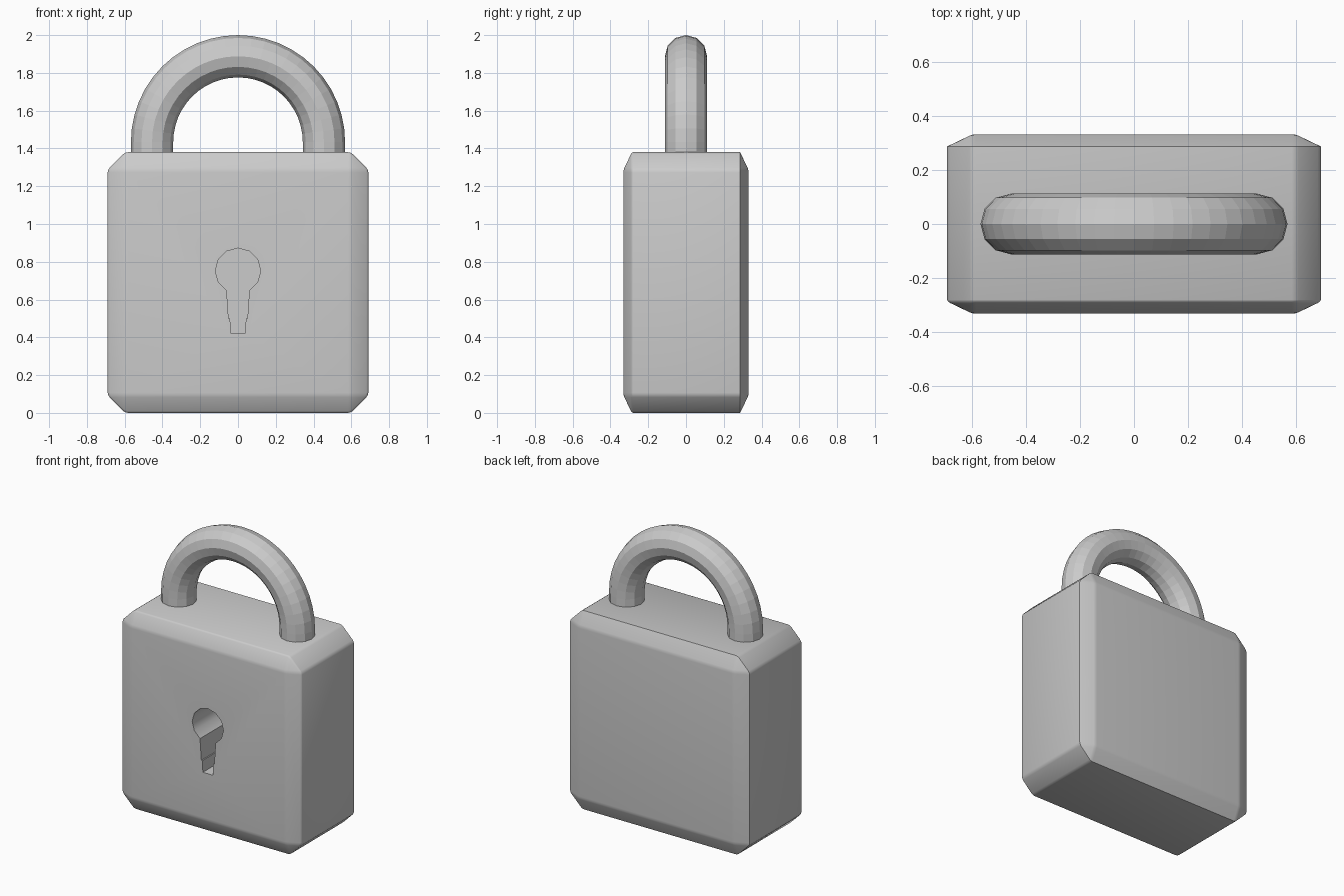
import bpy, bmesh, math
from mathutils import Vector

if "Cube" in bpy.data.objects:
    bpy.data.objects.remove(bpy.data.objects["Cube"])


def make_object(name, bm):
    bmesh.ops.recalc_face_normals(bm, faces=bm.faces)
    mesh = bpy.data.meshes.new(name)
    bm.to_mesh(mesh)
    bm.free()
    ob = bpy.data.objects.new(name, mesh)
    bpy.context.collection.objects.link(ob)
    return ob


# body: chamfered cube, chamfer edges softened, then flattened front to back
HALF, CHAMFER, FLAT = 0.69, 0.093, 0.48
bm = bmesh.new()
bmesh.ops.create_cube(bm, size=2 * HALF)
bmesh.ops.bevel(bm, geom=bm.edges[:], offset=CHAMFER, segments=1,
                affect='EDGES', profile=0.5)
back = HALF - CHAMFER
soft = [e for e in bm.edges
        if not all(abs(v.co.y - back) < 0.001 for v in e.verts)]
bmesh.ops.bevel(bm, geom=soft, offset=0.014, segments=2,
                affect='EDGES', profile=0.5)
for v in bm.verts:
    v.co.y *= FLAT
    v.co.z += HALF
body = make_object("lock_body", bm)

# keyhole: round top with a stepped slot below
right = [(0.12 * math.sin(math.radians(a)), 0.752 + 0.12 * math.cos(math.radians(a)))
         for a in range(30, 151, 30)]
right += [(0.05, 0.5), (0.042, 0.5), (0.038, 0.42)]
outline = [(0, 0.872)] + right + [(-x, z) for x, z in reversed(right)]
bm = bmesh.new()
face = bm.faces.new([bm.verts.new((x, -0.5, z)) for x, z in outline])
ext = bmesh.ops.extrude_face_region(bm, geom=[face])
bmesh.ops.translate(bm, vec=(0, 0.57, 0),
                    verts=[g for g in ext['geom'] if isinstance(g, bmesh.types.BMVert)])
cutter = make_object("keyhole_cutter", bm)
cutter.hide_render = True

mod = body.modifiers.new("keyhole", 'BOOLEAN')
mod.operation = 'DIFFERENCE'
mod.solver = 'EXACT'
mod.object = cutter
bpy.context.view_layer.objects.active = body
body.select_set(True)
bpy.ops.object.modifier_apply(modifier=mod.name)
bpy.data.objects.remove(cutter)
bpy.ops.object.shade_smooth_by_angle(angle=math.radians(35))

# shackle: twelve-sided tube swept over a half circle with short straight legs
R, TUBE, CZ, STEPS, SIDES = 0.455, 0.112, 1.433, 24, 12
path = [(math.pi * i / STEPS, 0) for i in range(STEPS + 1)]
path = [(0, -0.13)] + path + [(math.pi, -0.13)]
bm = bmesh.new()
rings = []
for ang, dz in path:
    out = Vector((math.cos(ang), 0, math.sin(ang)))
    centre = out * R + Vector((0, 0, CZ + dz))
    ring = []
    for k in range(SIDES):
        t = 2 * math.pi * k / SIDES
        ring.append(bm.verts.new(centre + out * TUBE * math.cos(t)
                                 + Vector((0, TUBE * math.sin(t), 0))))
    rings.append(ring)
for a, b in zip(rings, rings[1:]):
    for k in range(SIDES):
        n = (k + 1) % SIDES
        bm.faces.new((a[k], a[n], b[n], b[k]))
bm.faces.new(rings[0])
bm.faces.new(rings[-1])
make_object("shackle", bm)
